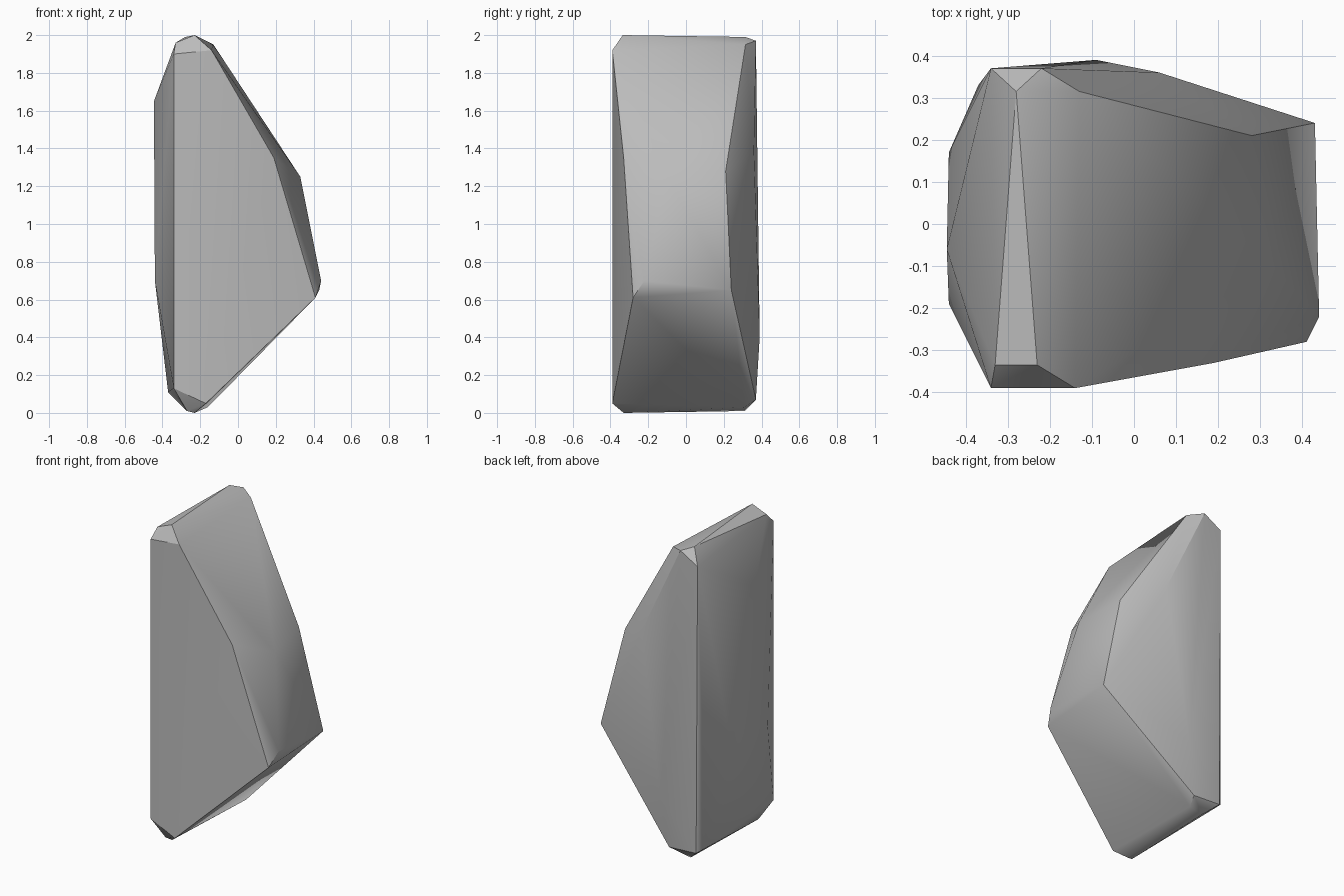
import bpy
import bmesh
from math import radians

# Remove only the default cube
default_cube = bpy.data.objects.get("Cube")
if default_cube:
    bpy.data.objects.remove(default_cube, do_unlink=True)


def make_material(name, color):
    material = bpy.data.materials.new(name)
    material.use_nodes = True
    material.diffuse_color = color
    material.node_tree.nodes["Principled BSDF"].inputs["Base Color"].default_value = color
    return material


def make_hull(name, corner_groups, material):
    """Wrap a tight convex skin around the chipped corners of a stone."""
    bm = bmesh.new()
    for corners in corner_groups.values():
        for corner in corners:
            bm.verts.new(corner)
    hull = bmesh.ops.convex_hull(bm, input=bm.verts[:], use_existing_faces=False)
    spare = set(hull["geom_interior"]) | set(hull["geom_unused"])
    spare_verts = [item for item in spare if isinstance(item, bmesh.types.BMVert)]
    bmesh.ops.delete(bm, geom=spare_verts, context="VERTS")
    # Join triangles that lie nearly in one plane
    bmesh.ops.dissolve_limit(bm, angle_limit=radians(1), verts=bm.verts[:], edges=bm.edges[:])
    bmesh.ops.recalc_face_normals(bm, faces=bm.faces[:])

    mesh = bpy.data.meshes.new(name)
    bm.to_mesh(mesh)
    bm.free()
    mesh.materials.append(material)
    stone = bpy.data.objects.new(name, mesh)
    bpy.context.collection.objects.link(stone)
    return stone


# Corners of the rock, grouped by the facet they shape
rock_corners = {
    "front_face": [
        (-.34, -.39, 1.9), (-.14, -.39, 1.92), (.19, -.33, 1.35),
        (.41, -.28, .61), (-.17, -.39, .05), (-.34, -.39, .13),
    ],
    "top_ridge": [
        (-.33, -.335, 1.96), (-.23, -.335, 2), (-.28, .315, 1.99),
        (-.22, .37, 1.97), (-.13, .315, 1.95), (-.34, .37, 1.9),
    ],
    "left_bulge": [
        (.33, -.1, 1.25), (.28, .21, 1.28), (.44, -.22, .7), (.43, .24, .65),
    ],
    "right_side": [
        (-.445, -.06, 1.65), (-.44, .17, .7), (-.44, -.19, .7), (-.37, .33, .11),
    ],
    "back_face": [
        (.06, .36, 1.38), (-.09, .39, .4), (-.14, .37, .07), (-.33, .37, .08),
    ],
    "underside": [
        (-.27, -.34, .01), (-.23, -.33, 0), (-.16, .31, .03), (-.25, .31, .01),
    ],
}

stone_grey = make_material("stone grey", (.5, .5, .5, 1))
rock = make_hull("rock", rock_corners, stone_grey)

# Soft shading across shallow facets, crisp chipped edges
bpy.ops.object.select_all(action="DESELECT")
rock.select_set(True)
bpy.context.view_layer.objects.active = rock
bpy.ops.object.shade_smooth_by_angle(angle=radians(30))
